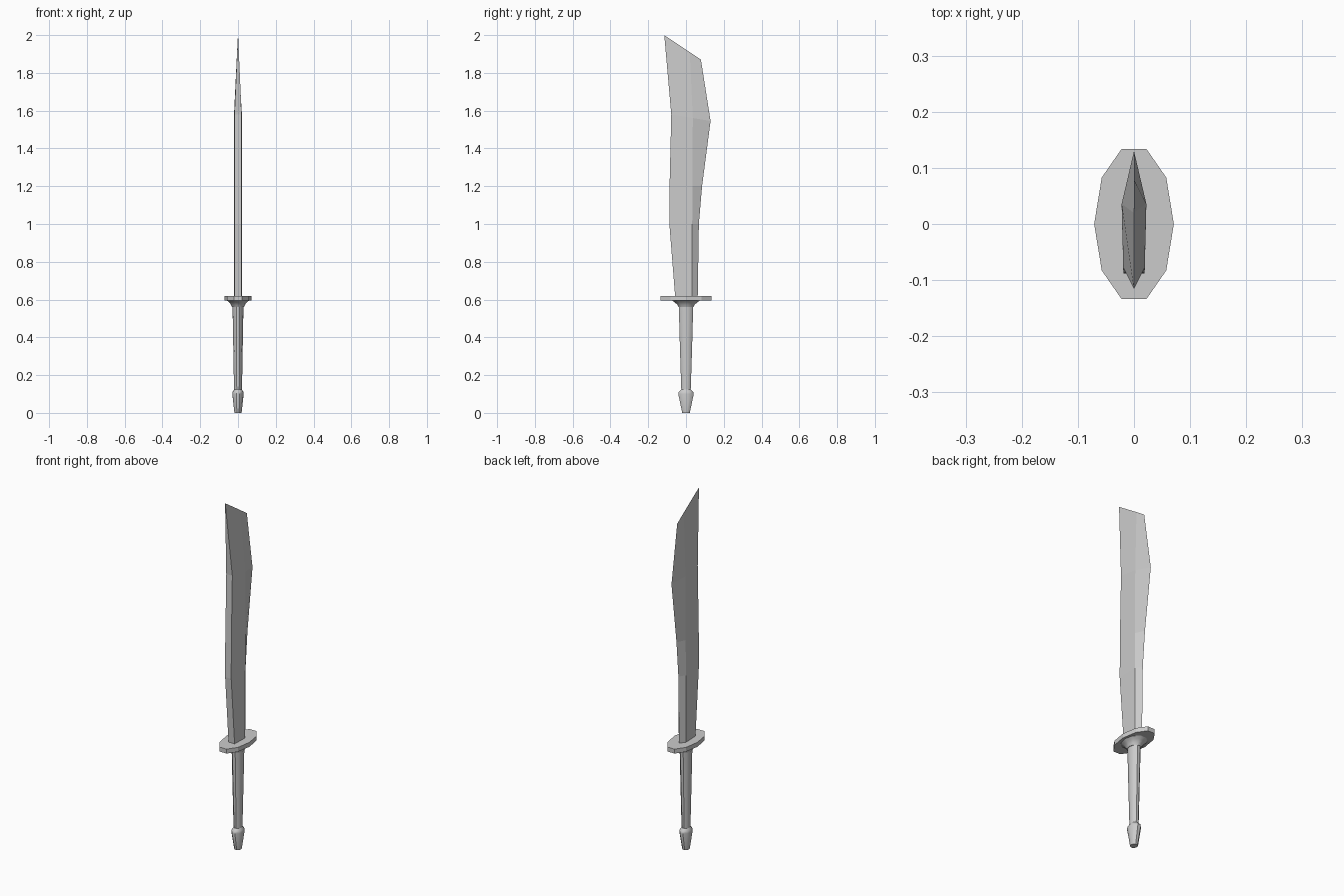
import bpy, math

if "Cube" in bpy.data.objects:
    bpy.data.objects.remove(bpy.data.objects["Cube"])


def loft(name, rings, smooth=False):
    """Skin a closed solid through rings that share one vertex count."""
    n = len(rings[0])
    verts = [v for ring in rings for v in ring]
    faces = [tuple(reversed(range(n)))]
    for r in range(len(rings) - 1):
        for i in range(n):
            a, b = r * n + i, r * n + (i + 1) % n
            faces.append((a, b, b + n, a + n))
    last = (len(rings) - 1) * n
    faces.append(tuple(range(last, last + n)))
    mesh = bpy.data.meshes.new(name)
    mesh.from_pydata(verts, [], faces)
    mesh.validate()
    obj = bpy.data.objects.new(name, mesh)
    bpy.context.collection.objects.link(obj)
    if smooth:
        bpy.ops.object.select_all(action='DESELECT')
        obj.select_set(True)
        bpy.context.view_layer.objects.active = obj
        bpy.ops.object.shade_smooth_by_angle(angle=math.radians(40))
    return obj


def oval(rx, ry, z, sides=10):
    return [(rx * math.cos(2 * math.pi * i / sides),
             ry * math.sin(2 * math.pi * i / sides), z) for i in range(sides)]


# Pommel: tapered cap with a bevelled shoulder
loft("pommel", [oval(0.019, 0.021, 0), oval(0.030, 0.043, 0.10),
                oval(0.028, 0.040, 0.112), oval(0.020, 0.026, 0.125)], True)

# Grip: oval, slightly wider toward the guard
loft("grip", [oval(0.021, 0.026, 0.115), oval(0.025, 0.034, 0.35),
              oval(0.029, 0.040, 0.565)], True)

# Collar flaring up to the guard
loft("collar", [oval(0.032, 0.042, 0.56), oval(0.037, 0.048, 0.572),
                oval(0.046, 0.062, 0.585), oval(0.060, 0.080, 0.596)], True)

# Guard: flat ten-sided oval plate
loft("guard", [oval(0.071, 0.141, 0.595), oval(0.071, 0.141, 0.62)])

# Blade: flat spine, thick ridge, sharp edge; (spine y, ridge y, edge y, z spine, z edge)
stations = [(-0.057, 0.033, 0.062, 0.61, 0.61),
            (-0.088, 0.033, 0.068, 1.00, 1.00),
            (-0.087, 0.034, 0.085, 1.20, 1.20),
            (-0.078, 0.036, 0.130, 1.58, 1.545)]
rings = []
for spine, ridge, edge, zs, ze in stations:
    zr = zs + (ze - zs) * (ridge - spine) / (edge - spine)
    rings.append([(-0.019, spine, zs), (0.019, spine, zs), (0.022, ridge, zr),
                  (0, edge, ze), (-0.022, ridge, zr)])
# Slanted sharp tip line (hair-thin so the skin stays closed)
t = 0.0005
rings.append([(-t, -0.115, 2.0), (t, -0.115, 2.0), (t, 0.02, 1.91),
              (0, 0.079, 1.87), (-t, 0.02, 1.91)])
loft("blade", rings)
